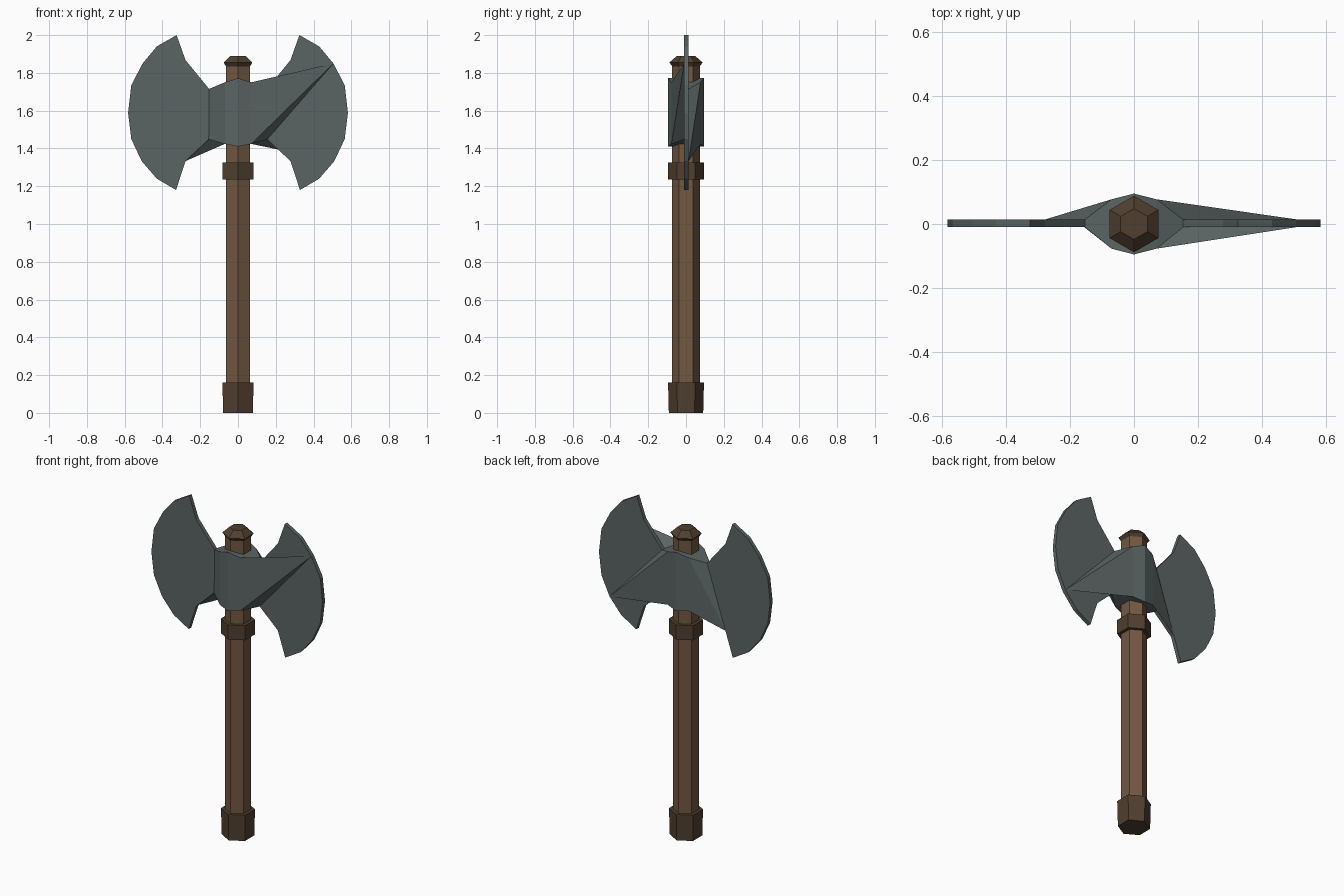
import bpy
import bmesh
import math

cube = bpy.data.objects.get("Cube")
if cube:
    bpy.data.objects.remove(cube, do_unlink=True)


def make_material(name, rgb):
    mat = bpy.data.materials.new(name)
    mat.use_nodes = True
    mat.diffuse_color = (*rgb, 1)
    mat.node_tree.nodes["Principled BSDF"].inputs["Base Color"].default_value = (*rgb, 1)
    return mat


steel = make_material("dark steel", (0.105, 0.130, 0.127))
wood = make_material("brown wood", (0.170, 0.098, 0.055))
dark_wood = make_material("dark brown wood", (0.080, 0.050, 0.029))


def finish(name, bm, mat):
    bmesh.ops.recalc_face_normals(bm, faces=bm.faces)
    mesh = bpy.data.meshes.new(name)
    bm.to_mesh(mesh)
    bm.free()
    mesh.materials.append(mat)
    obj = bpy.data.objects.new(name, mesh)
    bpy.context.collection.objects.link(obj)
    return obj


def hex_lathe(name, profile, mat):
    """Closed six-sided solid from (radius, height) pairs, corners on the y axis."""
    bm = bmesh.new()
    rings = []
    for r, z in profile:
        angles = [math.pi / 2 + i * math.pi / 3 for i in range(6)]
        rings.append([bm.verts.new((r * math.cos(a), r * math.sin(a), z)) for a in angles])
    for low, high in zip(rings, rings[1:]):
        for i in range(6):
            j = (i + 1) % 6
            bm.faces.new((low[i], low[j], high[j], high[i]))
    bm.faces.new(rings[0])
    bm.faces.new(rings[-1])
    return finish(name, bm, mat)


# Shaft and its fittings
hex_lathe("shaft", [(0.073, 0.02), (0.073, 1.84)], wood)
hex_lathe("pommel", [(0.091, 0), (0.095, 0.16)], dark_wood)
hex_lathe("collar", [(0.095, 1.235), (0.095, 1.325)], dark_wood)
hex_lathe("top_cap", [(0.073, 1.835), (0.088, 1.855), (0.048, 1.89)], dark_wood)

# Blade outline from the upper notch round the cutting edge to the lower notch
OUTLINE = [(0.153, 1.715), (0.278, 1.868), (0.325, 2.0), (0.43, 1.94),
           (0.505, 1.85), (0.565, 1.735), (0.582, 1.588), (0.565, 1.45),
           (0.51, 1.333), (0.43, 1.24), (0.328, 1.18), (0.278, 1.333),
           (0.155, 1.448)]
LAST = len(OUTLINE) - 1
# Outline point that each cheek tapers to, by (x side, y side)
TAPER = {(1, 1): 8, (1, -1): 4, (-1, 1): 11, (-1, -1): LAST}


def double_head():
    bm = bmesh.new()
    crest = {s: (bm.verts.new((0, s * 0.095, 1.772)),
                 bm.verts.new((0, s * 0.095, 1.41))) for s in (1, -1)}
    for sx in (1, -1):
        sides = {}
        for sy in (1, -1):
            top = bm.verts.new((sx * 0.07, sy * 0.077, 1.75))
            bottom = bm.verts.new((sx * 0.07, sy * 0.077, 1.424))
            edge = [bm.verts.new((sx * x, sy * 0.012 + 0.002, z)) for x, z in OUTLINE]
            sides[sy] = (top, bottom, edge)
            # Socket wall and tapering cheek
            bm.faces.new((crest[sy][0], top, bottom, crest[sy][1]))
            k = TAPER[sx, sy]
            bm.faces.new((top, edge[k], bottom))
            bm.faces.new((top, edge[0], edge[k]))
            if k < LAST:
                bm.faces.new((bottom, edge[k], edge[LAST]))
            # Flat blade on either side of the taper point
            for part in (edge[:k + 1], edge[k:]):
                if len(part) > 2:
                    bm.faces.new(part)
        # Thin rim around the blade
        back, front = sides[1], sides[-1]
        for i in range(LAST):
            bm.faces.new((back[2][i], back[2][i + 1], front[2][i + 1], front[2][i]))
        # Top and bottom of the socket
        for level, end in ((0, 0), (1, LAST)):
            bm.faces.new((back[level], back[2][end], front[2][end], front[level]))
            bm.faces.new((crest[1][level], back[level], front[level], crest[-1][level]))
    return finish("double_axe_head", bm, steel)


double_head()
